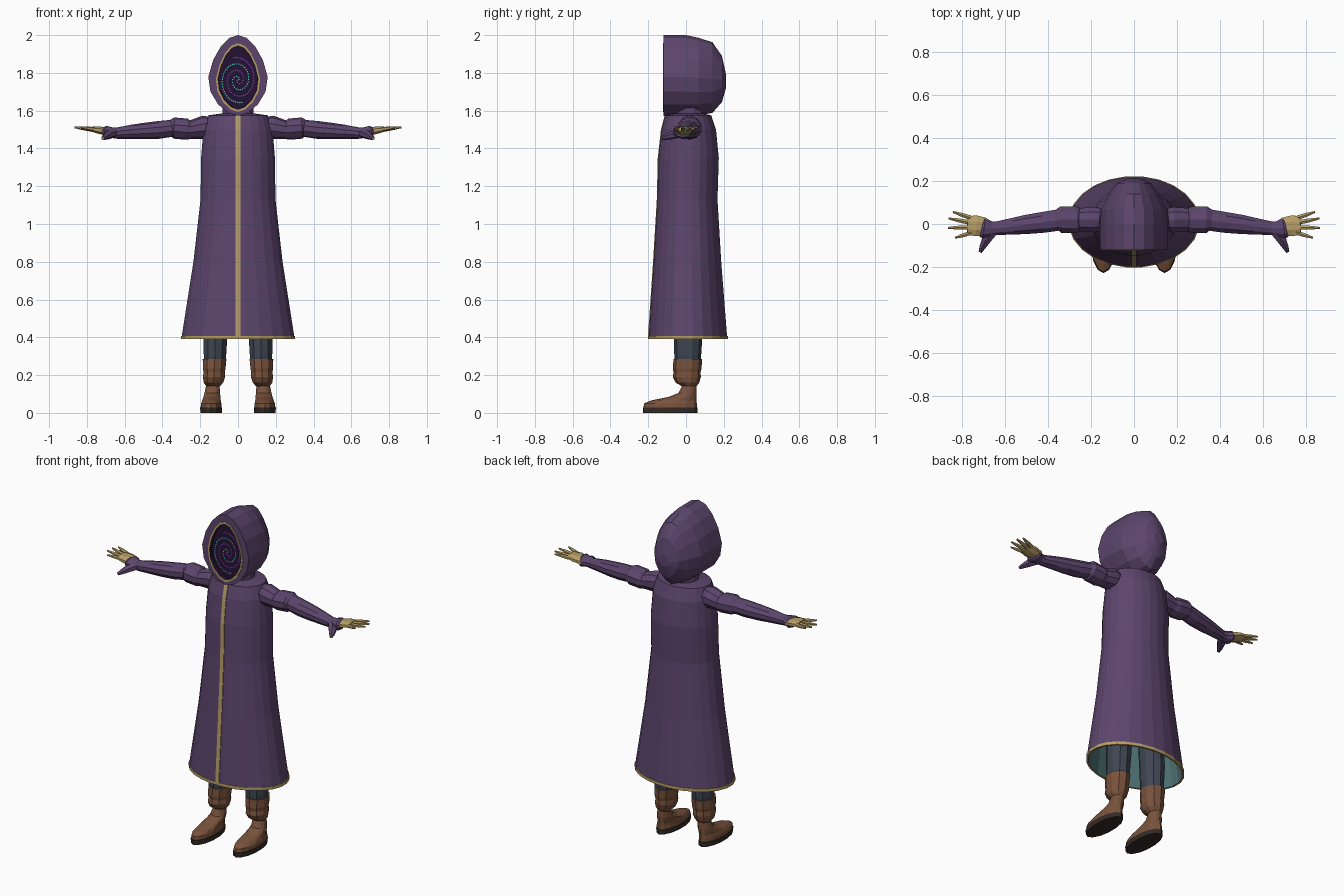
import bpy, bmesh, math
from mathutils import Vector

cube = bpy.data.objects.get("Cube")
if cube:
    bpy.data.objects.remove(cube, do_unlink=True)


def material(name, *rgb):
    m = bpy.data.materials.new(name)
    m.use_nodes = True
    m.diffuse_color = (*rgb, 1)
    bsdf = next(n for n in m.node_tree.nodes if n.type == 'BSDF_PRINCIPLED')
    bsdf.inputs["Base Color"].default_value = (*rgb, 1)
    bsdf.inputs["Roughness"].default_value = 0.9
    return m


PURPLE = material("purple_cloth", .108, .06, .152)
GOLD = material("tan_gold", .47, .34, .135)
LINING = material("teal_lining", .075, .165, .17)
SLATE = material("slate_trousers", .048, .062, .085)
BROWN = material("brown_leather", .19, .085, .046)
SOLE = material("dark_sole", .032, .025, .02)
VOID = material("dark_void", .017, .006, .032)
TEAL = material("glow_teal", .05, .52, .4)
VIOLET = material("glow_violet", .22, .035, .4)


def finish(name, bm, mats):
    bmesh.ops.recalc_face_normals(bm, faces=bm.faces)
    me = bpy.data.meshes.new(name)
    bm.to_mesh(me)
    bm.free()
    for m in mats:
        me.materials.append(m)
    ob = bpy.data.objects.new(name, me)
    bpy.context.collection.objects.link(ob)
    return ob


def loft(name, rings, mats, bands=None):
    """Skin closed rings and cap both ends; bands gives a material index per
    band, with the first and last entry for the end caps."""
    bm = bmesh.new()
    loops = [[bm.verts.new(p) for p in r] for r in rings]
    n = len(rings[0])
    bands = bands or [0] * (len(rings) + 1)
    bm.faces.new(loops[0]).material_index = bands[0]
    for a, b, mi in zip(loops, loops[1:], bands[1:]):
        for i in range(n):
            j = (i + 1) % n
            bm.faces.new((a[i], a[j], b[j], b[i])).material_index = mi
    bm.faces.new(loops[-1]).material_index = bands[-1]
    return finish(name, bm, mats)


def circle(n):
    return [(math.cos(t), math.sin(t)) for t in
            (2 * math.pi * (i + .5) / n for i in range(n))]


def flat_ring(cx, y0, y1, z, hx, n):
    """Horizontal ellipse spanning y0..y1."""
    return [(cx + hx * c, (y0 + y1) / 2 + (y1 - y0) / 2 * s, z)
            for c, s in circle(n)]


def tube(name, stations, n, mats, bands=None):
    """Stations of (centre, radius across, radius up) skinned along a path."""
    pts = [Vector(s[0]) for s in stations]
    rings = []
    for i, (_, ra, ru) in enumerate(stations):
        d = (pts[min(i + 1, len(pts) - 1)] - pts[max(i - 1, 0)]).normalized()
        side = d.cross(Vector((0, 0, 1))).normalized()
        up = side.cross(d)
        rings.append([pts[i] + side * ra * c + up * ru * s
                      for c, s in circle(n)])
    return loft(name, rings, mats, bands)


# Robe: outer skin down to the gold hem, then the lining back up
# z, half width, front y, back y
outer = [(1.585, .09, -.06, .09), (1.575, .16, -.11, .135),
         (1.5, .185, -.13, .16), (1.35, .197, -.147, .175),
         (1.13, .2, -.152, .168), (.8, .238, -.172, .188),
         (.408, .3, -.199, .219)]
hem = [(.408, .305, -.203, .223), (.39, .305, -.203, .223),
       (.39, .293, -.192, .212)]
inner = [(.8, .228, -.162, .178), (1.1, .19, -.14, .155)]
loft("robe", [flat_ring(0, f, b, z, w, 24)
              for z, w, f, b in outer + hem + inner],
     [PURPLE, GOLD, LINING], [0] * 7 + [1] * 3 + [2] * 3)

# Gold strip down the front of the robe
strip = []
for z, w, f, b in outer[1:]:
    y = (f + b) / 2 + (f - b) / 2 * math.cos(math.pi / 24)
    strip.append([(x, y + d, z) for x, d in
                  ((-.012, -.004), (.012, -.004), (.012, .003), (-.012, .003))])
loft("front_trim", strip, [GOLD])

# Hood: pointed oval sections along y, turning in at the face opening
half = [(0, 1), (.3, .965), (.58, .86), (.84, .69), (1, .48),
        (.93, .3), (.67, .14), (.32, .035)]
oval = half + [(0, 0)] + [(-x, z) for x, z in reversed(half[1:])]


def hood_ring(y, w, top, bottom):
    return [(x * w, y, bottom + z * (top - bottom)) for x, z in oval]


loft("hood", [hood_ring(*r) for r in (
    (.212, .03, 1.79, 1.72), (.19, .078, 1.89, 1.645),
    (.14, .115, 1.962, 1.588), (.07, .152, 1.985, 1.576),
    (0, .157, 2.0, 1.573), (-.12, .157, 2.0, 1.573),
    (-.12, .117, 1.957, 1.593), (-.123, .117, 1.957, 1.593),
    (-.123, .106, 1.943, 1.607), (-.1, .105, 1.942, 1.608))],
     [PURPLE, GOLD, VOID], [0] * 7 + [1, 1, 2, 2])
loft("neck", [flat_ring(0, -.06, .1, z, .085, 12) for z in (1.55, 1.63)],
     [PURPLE])

# Two dotted spirals inside the hood
for name, mat, phase in (("teal_spiral", TEAL, 0), ("violet_spiral", VIOLET, math.pi)):
    bm = bmesh.new()
    turn, end = .5, 1.8 * 2 * math.pi
    while turn < end:
        r = .1 * turn / end
        x = r * math.cos(turn + phase)
        z = 1.762 + 1.22 * r * math.sin(turn + phase)
        bm.faces.new([bm.verts.new((x + .0042 * c, -.1025, z + .0042 * s))
                      for c, s in circle(6)])
        turn += .011 / max(r, .015)
    dots = finish(name, bm, [mat])
    for p in dots.data.polygons:
        if p.normal.y > 0:
            p.flip()

for label, s in (("left", 1), ("right", -1)):
    # Sleeve with folds: x, y, z, radius across, radius up
    sleeve = [(.13, .02, 1.515, .05, .05), (.18, .02, 1.512, .062, .062),
              (.25, .02, 1.5, .057, .049), (.27, .02, 1.502, .064, .056),
              (.34, .02, 1.508, .064, .056), (.355, .018, 1.506, .052, .045),
              (.42, .008, 1.498, .051, .047), (.5, -.002, 1.492, .047, .043),
              (.56, -.01, 1.488, .041, .038), (.64, -.02, 1.481, .033, .03),
              (.665, -.022, 1.483, .037, .028), (.7, -.018, 1.486, .051, .034),
              (.71, -.016, 1.487, .044, .028)]
    tube(label + "_sleeve", [((s * x, y, z), a, u) for x, y, z, a, u in sleeve],
         10, [PURPLE])

    # Hand: palm, four fingers and a covered thumb
    tube(label + "_palm", [((s * .69, -.012, 1.488), .044, .022),
                           ((s * .735, -.008, 1.497), .052, .021),
                           ((s * .775, -.006, 1.502), .046, .014)], 8, [GOLD])
    fingers = [((.762, .03), (.842, .056)), ((.77, .008), (.862, .026)),
               ((.768, -.016), (.865, -.018)), ((.755, -.04), (.832, -.064))]
    for i, ((x0, y0), (x1, y1)) in enumerate(fingers):
        a, b = Vector((s * x0, y0, 1.5)), Vector((s * x1, y1, 1.512))
        tube(f"{label}_finger_{i + 1}",
             [(a, .012, .012), (a.lerp(b, .5), .0105, .01), (b, .005, .005)],
             6, [GOLD])
    tube(label + "_thumb", [((s * .655, -.035, 1.482), .024, .024),
                            ((s * .688, -.075, 1.47), .024, .022),
                            ((s * .705, -.108, 1.46), .016, .015),
                            ((s * .715, -.13, 1.453), .009, .009)],
         6, [PURPLE, GOLD], [0, 0, 0, 0, 1])

    # Trouser leg
    loft(label + "_trouser", [flat_ring(s * x, f, b, z, w, 10) for z, x, w, f, b in (
        (.24, .122, .055, -.055, .072), (.3, .122, .062, -.062, .08),
        (.42, .12, .068, -.064, .088), (.85, .1, .075, -.065, .09))], [SLATE])

    # Boot: baggy shaft, ankle, foot and sole
    loft(label + "_boot_shaft", [flat_ring(s * x, f, b, z, w, 10) for z, x, w, f, b in (
        (.14, .132, .037, -.02, .055), (.16, .13, .054, -.055, .07),
        (.19, .127, .062, -.07, .079), (.215, .126, .059, -.066, .077),
        (.235, .126, .063, -.07, .082), (.285, .124, .066, -.066, .086))], [BROWN])
    loft(label + "_boot_foot", [flat_ring(s * x, f, b, z, w, 14) for z, x, w, f, b in (
        (0, .142, .058, -.227, .06), (.028, .142, .06, -.228, .06),
        (.029, .142, .057, -.225, .058), (.05, .142, .055, -.222, .057),
        (.066, .14, .05, -.185, .056), (.085, .138, .046, -.09, .056),
        (.105, .136, .042, -.04, .056), (.15, .133, .036, -.018, .056))],
         [SOLE, BROWN], [0, 0, 0] + [1] * 6)
